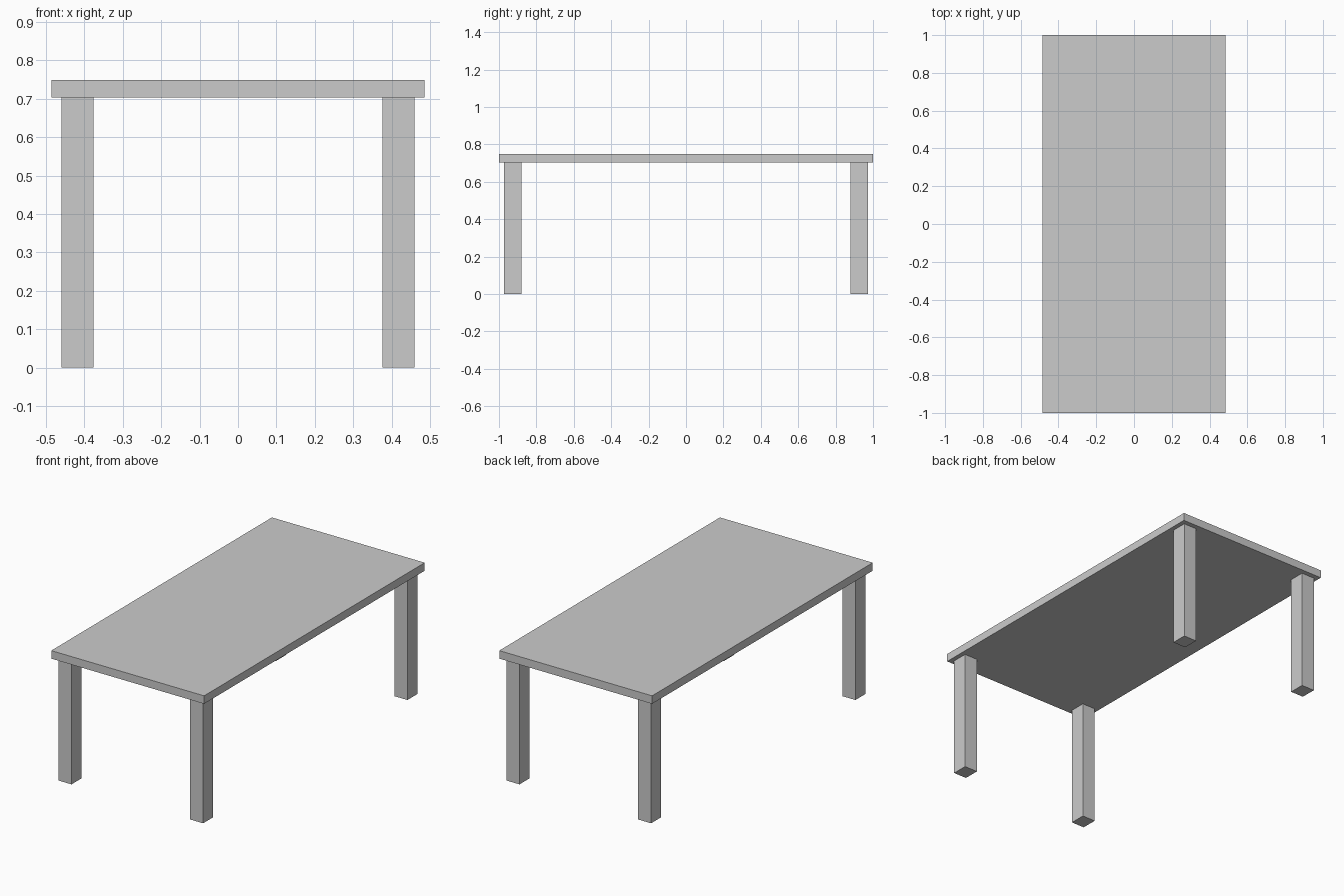
import bpy

if "Cube" in bpy.data.objects:
    bpy.data.objects.remove(bpy.data.objects["Cube"])


def box(name, lo, hi):
    """Axis-aligned box between two corners."""
    centre = [(a + b) / 2 for a, b in zip(lo, hi)]
    size = [b - a for a, b in zip(lo, hi)]
    bpy.ops.mesh.primitive_cube_add(size=1, location=centre)
    obj = bpy.context.object
    obj.name = name
    obj.scale = size
    bpy.ops.object.transform_apply(location=False, rotation=False, scale=True)
    return obj


TOP_Z, UNDERSIDE_Z = 0.749, 0.703

# Tabletop slab
box("tabletop", (-0.485, -1, UNDERSIDE_Z), (0.485, 1, TOP_Z))

# Four square legs, inset from the corners
for side, sx in (("left", -1), ("right", 1)):
    for end, sy in (("front", -1), ("back", 1)):
        xs = sorted((sx * 0.376, sx * 0.459))
        ys = sorted((sy * 0.88, sy * 0.972))
        box(f"{end}_{side}_leg", (xs[0], ys[0], 0), (xs[1], ys[1], UNDERSIDE_Z))
